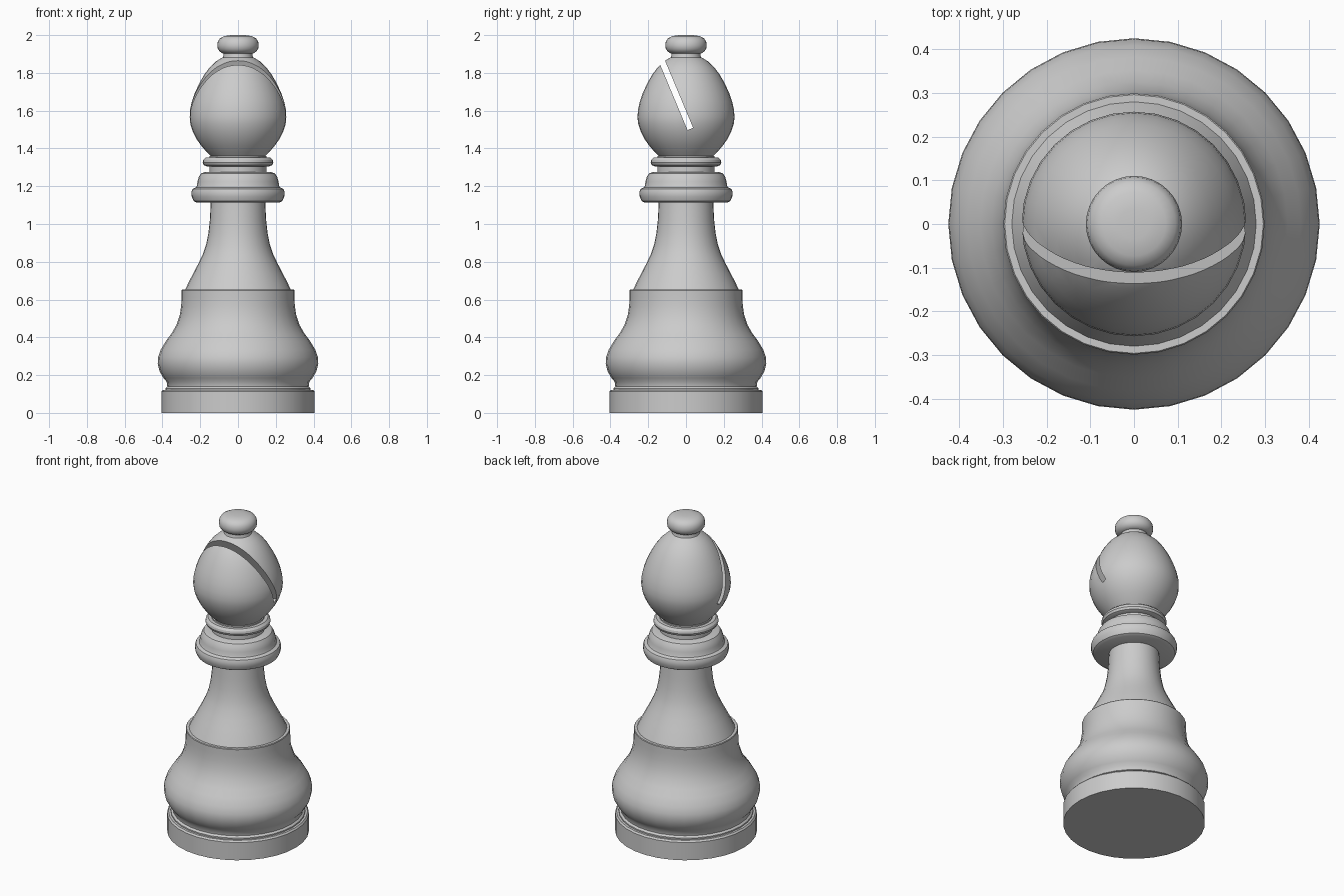
import bpy, bmesh, math
from mathutils import Matrix

cube = bpy.data.objects.get("Cube")
if cube:
    bpy.data.objects.remove(cube, do_unlink=True)

SEGMENTS = 32

grey = bpy.data.materials.new("light grey")
grey.use_nodes = True
COLOUR = (0.6, 0.6, 0.6, 1)
grey.diffuse_color = COLOUR
grey.node_tree.nodes["Principled BSDF"].inputs["Base Color"].default_value = COLOUR


def add_object(name, bm):
    bmesh.ops.recalc_face_normals(bm, faces=bm.faces)
    mesh = bpy.data.meshes.new(name)
    bm.to_mesh(mesh)
    bm.free()
    mesh.materials.append(grey)
    obj = bpy.data.objects.new(name, mesh)
    bpy.context.collection.objects.link(obj)
    return obj


def select(obj):
    bpy.ops.object.select_all(action='DESELECT')
    obj.select_set(True)
    bpy.context.view_layer.objects.active = obj


def smooth(obj):
    select(obj)
    bpy.ops.object.shade_smooth_by_angle(angle=math.radians(32))


def lathe(name, profile):
    """Closed solid of revolution from (radius, height) points, bottom to top."""
    bm = bmesh.new()
    rings = []
    for r, z in profile:
        rings.append([bm.verts.new((r * math.cos(a), r * math.sin(a), z))
                      for a in (2 * math.pi * i / SEGMENTS for i in range(SEGMENTS))])
    for low, high in zip(rings, rings[1:]):
        for i in range(SEGMENTS):
            j = (i + 1) % SEGMENTS
            bm.faces.new((low[i], low[j], high[j], high[i]))
    bm.faces.new(rings[0][::-1])
    bm.faces.new(rings[-1])
    return add_object(name, bm)


# Turned parts, from the floor up
parts = {
    "base_disc": [(.406, 0), (.406, .112), (.398, .122)],
    "bulbous_body": [(.385, .115), (.385, .13), (.374, .14), (.378, .165),
                     (.395, .185), (.415, .22), (.425, .26), (.423, .295),
                     (.409, .335), (.382, .38), (.352, .42), (.326, .465),
                     (.309, .515), (.301, .565), (.299, .61), (.299, .648),
                     (.296, .652)],
    "tapered_stem": [(.283, .645), (.262, .69), (.236, .74), (.21, .79),
                     (.186, .84), (.169, .89), (.157, .95), (.149, 1.02),
                     (.144, 1.12)],
    "wide_collar": [(.218, 1.113), (.235, 1.122), (.245, 1.145), (.247, 1.17),
                    (.241, 1.186), (.222, 1.194), (.217, 1.205), (.215, 1.225),
                    (.207, 1.25), (.196, 1.268), (.175, 1.275)],
    "collar_neck": [(.152, 1.27), (.152, 1.36)],
    "thin_collar": [(.165, 1.305), (.181, 1.312), (.187, 1.326),
                    (.184, 1.34), (.172, 1.352)],
    "head": [(.135, 1.35), (.165, 1.38), (.195, 1.415), (.22, 1.45),
             (.24, 1.49), (.253, 1.53), (.257, 1.565), (.254, 1.605),
             (.244, 1.65), (.228, 1.695), (.205, 1.745), (.179, 1.79),
             (.149, 1.83), (.115, 1.862), (.083, 1.882)],
    "finial_neck": [(.083, 1.875), (.076, 1.89), (.078, 1.91)],
    "finial": [(.078, 1.902), (.096, 1.912), (.107, 1.927), (.11, 1.945),
               (.107, 1.966), (.095, 1.984), (.073, 1.995), (.035, 2.0)],
}
objects = {name: lathe(name, profile) for name, profile in parts.items()}

# Slanted slot sawn into the front of the head
DEPTH, WIDTH = 0.6, 0.032
bm = bmesh.new()
bmesh.ops.create_cube(bm, size=1, matrix=(
    Matrix.Translation((0, .023, 1.503))
    @ Matrix.Rotation(math.radians(22.7), 4, 'X')
    @ Matrix.Translation((0, 0, DEPTH / 2))
    @ Matrix.Diagonal((1, WIDTH, DEPTH, 1))))
cutter = add_object("slot_cutter", bm)
cutter.hide_render = True

head = objects["head"]
slot = head.modifiers.new("slot", 'BOOLEAN')
slot.operation = 'DIFFERENCE'
slot.solver = 'EXACT'
slot.object = cutter
select(head)
bpy.ops.object.modifier_apply(modifier=slot.name)
bpy.data.objects.remove(cutter, do_unlink=True)

for obj in objects.values():
    smooth(obj)
